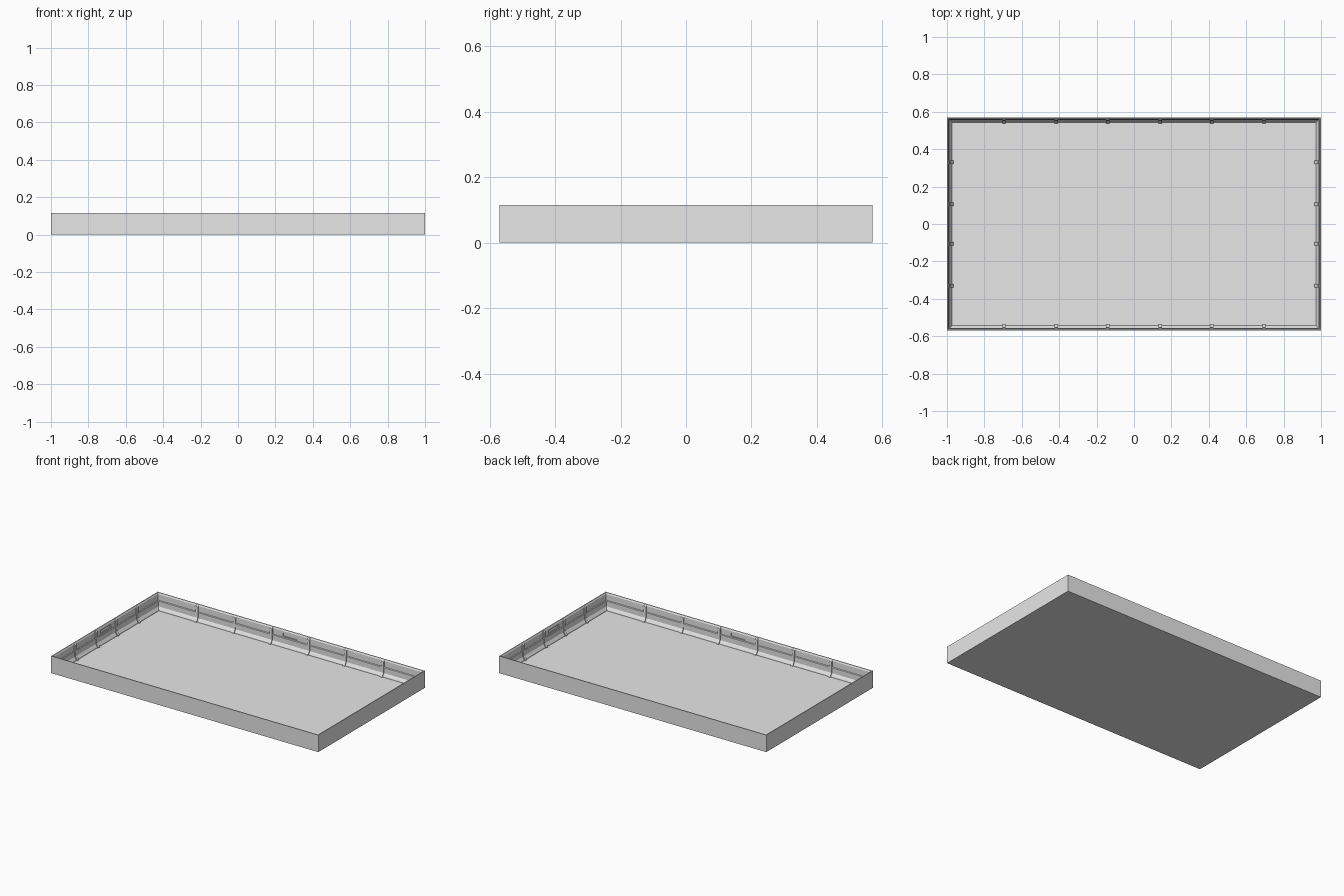
import bpy, bmesh
from mathutils import Matrix, Vector

if "Cube" in bpy.data.objects:
    bpy.data.objects.remove(bpy.data.objects["Cube"])

HX, HY, H = 1.0, 0.57, 0.115

grey = bpy.data.materials.new("light_grey")
grey.diffuse_color = (0.8, 0.8, 0.8, 1)
grey.use_nodes = True
grey.node_tree.nodes["Principled BSDF"].inputs["Base Color"].default_value = grey.diffuse_color


def make_object(name, bm):
    bmesh.ops.recalc_face_normals(bm, faces=bm.faces)
    me = bpy.data.meshes.new(name)
    bm.to_mesh(me)
    bm.free()
    me.materials.append(grey)
    ob = bpy.data.objects.new(name, me)
    bpy.context.collection.objects.link(ob)
    return ob


# the four walls: (inward direction, distance from centre)
WALLS = [(Vector((0, -1, 0)), HY), (Vector((0, 1, 0)), HY),
         (Vector((-1, 0, 0)), HX), (Vector((1, 0, 0)), HX)]


def wall_matrix(inward, dist, along):
    """Local x = inset from the outer face, local y = along the wall."""
    side = Vector((0, 0, 1)).cross(inward)
    m = Matrix((inward, side, (0, 0, 1))).transposed().to_4x4()
    m.translation = inward * -dist + side * along
    return m


# tray: floor and walls from one (inset, height) profile run round the rectangle
profile = [(0, 0), (0, H), (0.006, H), (0.011, 0.106), (0.011, 0.066),
           (0.015, 0.062), (0.015, 0.026), (0.026, 0.009), (0.027, 0.003)]
bm = bmesh.new()
rings = []
for d, z in profile:
    rings.append([bm.verts.new((sx * (HX - d), sy * (HY - d), z))
                  for sx, sy in ((-1, -1), (1, -1), (1, 1), (-1, 1))])
for a, b in zip(rings, rings[1:]):
    for i in range(4):
        j = (i + 1) % 4
        bm.faces.new((a[i], a[j], b[j], b[i]))
bm.faces.new(rings[0])
bm.faces.new(rings[-1])
tray = make_object("tray_floor_and_walls", bm)

# niche cutter in the middle of each wall
bm = bmesh.new()
for inward, dist in WALLS:
    m = wall_matrix(inward, dist, 0) @ Matrix.Translation((0.015, 0, 0.083))
    bmesh.ops.create_cube(bm, size=1, matrix=m @ Matrix.Diagonal((0.02, 0.11, 0.022, 1)))
cutter = make_object("niche_cutter", bm)
cutter.hide_render = True
cutter.hide_viewport = True
cut = tray.modifiers.new("niches", 'BOOLEAN')
cut.operation = 'DIFFERENCE'
cut.solver = 'EXACT'
cut.object = cutter

# ribs: bent strip that follows the wall and steps over the skirting
rib = [(0.004, 0.001), (0.004, 0.110), (0.010, 0.110), (0.017, 0.102),
       (0.020, 0.029), (0.033, 0.010), (0.034, 0.001)]
W = 0.009
bm = bmesh.new()
for inward, dist in WALLS:
    spots = (0.14, 0.415, 0.695) if dist == HY else (0.105, 0.33)
    for s in spots:
        for along in (s, -s):
            m = wall_matrix(inward, dist, along)
            l = [bm.verts.new(m @ Vector((d, -W, z))) for d, z in rib]
            r = [bm.verts.new(m @ Vector((d, W, z))) for d, z in rib]
            bm.faces.new(l)
            bm.faces.new(r[::-1])
            for i in range(len(rib)):
                j = (i + 1) % len(rib)
                bm.faces.new((l[i], l[j], r[j], r[i]))
make_object("wall_ribs", bm)
